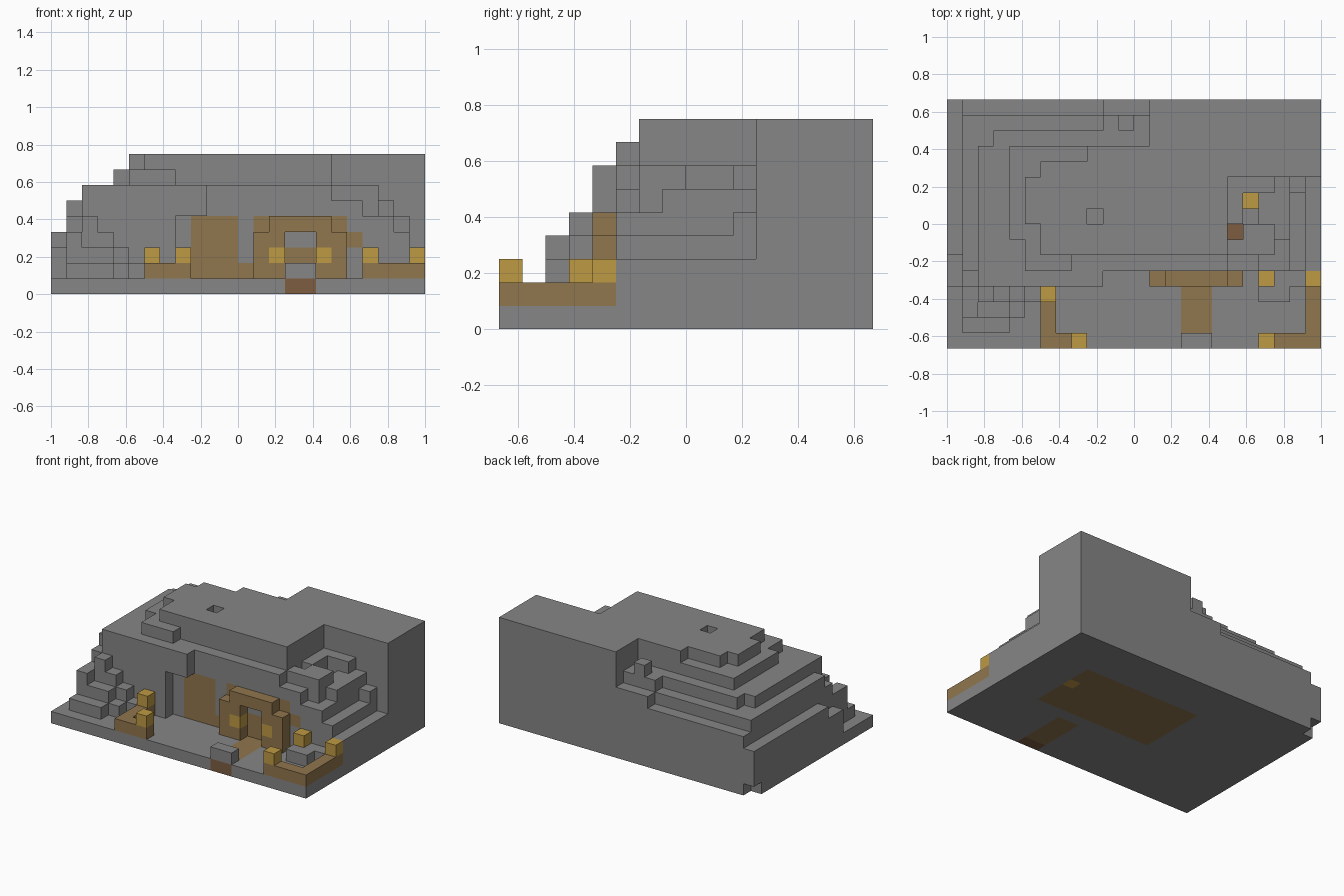
import bpy, bmesh
from mathutils import Vector

cube = bpy.data.objects.get("Cube")
if cube:
    bpy.data.objects.remove(cube, do_unlink=True)

UNIT = 1 / 12
CENTRE = Vector((12, 8, 0))
cells = {}


def make_material(name, rgb):
    mat = bpy.data.materials.new(name)
    mat.use_nodes = True
    colour = (*rgb, 1)
    mat.diffuse_color = colour
    mat.node_tree.nodes["Principled BSDF"].inputs["Base Color"].default_value = colour
    return mat


stone = make_material("stone grey", (.24, .24, .24))
wood = make_material("timber brown", (.28, .18, .075))
glow = make_material("lamp yellow", (.51, .32, .055))
clay = make_material("dark clay", (.205, .107, .053))


def block_range(x, y, z):
    """All unit blocks inside the three half-open ranges."""
    return [(i, j, k) for i in range(*x) for j in range(*y) for k in range(*z)]


def fill(part, x, y, z):
    for cell in block_range(x, y, z):
        cells[cell] = part


def terrace(part, x, y, top):
    fill(part, x, y, (1, top))


def paint(part, x, y, z):
    for cell in block_range(x, y, z):
        if cell in cells:
            cells[cell] = part


def carve(x, y, z):
    for cell in block_range(x, y, z):
        cells.pop(cell, None)


def lamp(x, y):
    fill("lamps", (x, x + 1), (y, y + 1), (2, 3))


# Ground slab with a chipped corner
fill("ground_slab", (0, 24), (0, 16), (0, 1))
carve((0, 1), (15, 16), (0, 1))

# Low outer ledges of the hill
terrace("hill_ledges", (0, 1), (6, 16), 4)
terrace("hill_ledges", (0, 1), (4, 6), 3)
terrace("hill_ledges", (1, 2), (4, 5), 5)
terrace("hill_ledges", (1, 10), (15, 16), 5)
terrace("hill_ledges", (10, 13), (15, 16), 6)
terrace("hill_ledges", (1, 10), (5, 15), 6)

# Middle terrace
terrace("hill_terrace", (2, 18), (5, 13), 7)
terrace("hill_terrace", (3, 13), (13, 14), 7)
terrace("hill_terrace", (10, 13), (14, 15), 7)
terrace("hill_terrace", (2, 10), (4, 5), 7)
terrace("hill_terrace", (4, 9), (7, 13), 8)
terrace("hill_terrace", (5, 6), (6, 7), 8)
terrace("hill_terrace", (5, 8), (5, 6), 8)
terrace("hill_terrace", (11, 12), (14, 15), 8)

# Summit plateau with a small hole
terrace("hill_summit", (6, 18), (6, 12), 9)
terrace("hill_summit", (5, 6), (8, 11), 9)
terrace("hill_summit", (9, 18), (12, 13), 9)
terrace("hill_summit", (13, 24), (13, 16), 9)
terrace("hill_summit", (18, 24), (11, 13), 9)
carve((9, 10), (8, 9), (8, 9))

# Stepped slope on the left flank
terrace("left_slope", (18, 20), (5, 6), 6)
terrace("left_slope", (20, 21), (5, 6), 5)
terrace("left_slope", (18, 21), (6, 11), 7)
terrace("left_slope", (21, 22), (5, 7), 5)
terrace("left_slope", (21, 22), (7, 11), 6)
terrace("left_slope", (22, 23), (5, 10), 4)
terrace("left_slope", (22, 23), (10, 11), 5)
terrace("left_slope", (23, 24), (5, 11), 3)
terrace("left_slope", (20, 23), (4, 5), 2)
terrace("left_slope", (20, 22), (3, 4), 2)
# Pocket and shafts in that slope
carve((20, 21), (8, 10), (6, 9))
carve((19, 20), (8, 9), (5, 9))
carve((19, 20), (9, 10), (1, 9))
carve((18, 19), (7, 8), (2, 9))
paint("shaft_lamp", (19, 20), (9, 10), (0, 1))
paint("shaft_step", (18, 19), (7, 8), (1, 2))

# Rocks stepping down at the right front
terrace("right_rocks", (1, 4), (1, 2), 2)
terrace("right_rocks", (1, 5), (2, 3), 2)
terrace("right_rocks", (2, 4), (2, 3), 3)
terrace("right_rocks", (1, 2), (2, 4), 4)
terrace("right_rocks", (2, 3), (3, 4), 5)
terrace("right_rocks", (3, 4), (3, 4), 4)
terrace("right_rocks", (4, 5), (3, 4), 3)
terrace("right_rocks", (5, 6), (3, 4), 2)

# Recess under the cliff and timber door panels on the back wall
carve((8, 10), (4, 5), (1, 5))
paint("door_panel", (9, 12), (5, 6), (1, 5))
paint("door_panel", (12, 13), (5, 6), (1, 2))
paint("gate_backing", (13, 19), (5, 6), (1, 5))
paint("gate_backing", (19, 20), (5, 6), (3, 4))
paint("hill_terrace", (15, 17), (5, 6), (3, 4))

# Timber gate with a raised lintel, doorway and glowing windows
terrace("gate_frame", (13, 19), (4, 5), 4)
fill("gate_frame", (14, 18), (4, 5), (4, 5))
carve((15, 17), (4, 5), (1, 4))
for x in (14, 17):
    paint("gate_windows", (x, x + 1), (4, 5), (2, 3))

# Path, doorstep and timber floor
paint("path", (15, 17), (1, 5), (0, 1))
paint("path_threshold", (15, 17), (0, 1), (0, 1))
fill("entrance_block", (15, 17), (0, 1), (1, 2))
for x, y, z in block_range((9, 20), (6, 12), (0, 1)):
    if cells[x, y, z] == "ground_slab":
        cells[x, y, z] = "timber_floor"

# Corner fences with lamps
for x, y in (((6, 9), (0, 1)), ((6, 7), (0, 4))):
    terrace("right_fence", x, y, 2)
for x, y in (((20, 24), (0, 1)), ((23, 24), (0, 5))):
    terrace("left_fence", x, y, 2)
for spot in ((8, 0), (6, 3), (20, 0), (20, 4), (23, 4)):
    lamp(*spot)

PART_MATERIALS = {
    "door_panel": wood, "gate_backing": wood, "gate_frame": wood, "path": wood,
    "timber_floor": wood, "right_fence": wood, "left_fence": wood,
    "lamps": glow, "gate_windows": glow, "shaft_lamp": glow,
    "path_threshold": clay, "shaft_step": clay,
}


def exposed_faces(cell):
    """Yield the corners of each side of a block that has no neighbour."""
    middle = Vector(cell) + Vector((.5, .5, .5))
    for axis in range(3):
        for sign in (-1, 1):
            normal = Vector((0, 0, 0))
            normal[axis] = sign
            if tuple(int(c + n) for c, n in zip(cell, normal)) in cells:
                continue
            u = Vector((0, 0, 0))
            u[(axis + 1) % 3] = .5
            v = normal.cross(u)
            centre = middle + normal * .5
            yield [centre - u - v, centre + u - v, centre + u + v, centre - u + v]


def build_part(name):
    bm = bmesh.new()
    for cell, part in cells.items():
        if part == name:
            for corners in exposed_faces(cell):
                bm.faces.new([bm.verts.new((p - CENTRE) * UNIT) for p in corners])
    bmesh.ops.remove_doubles(bm, verts=bm.verts, dist=UNIT / 100)
    mesh = bpy.data.meshes.new(name)
    bm.to_mesh(mesh)
    bm.free()
    mesh.materials.append(PART_MATERIALS.get(name, stone))
    bpy.context.collection.objects.link(bpy.data.objects.new(name, mesh))


for part_name in sorted(set(cells.values())):
    build_part(part_name)
